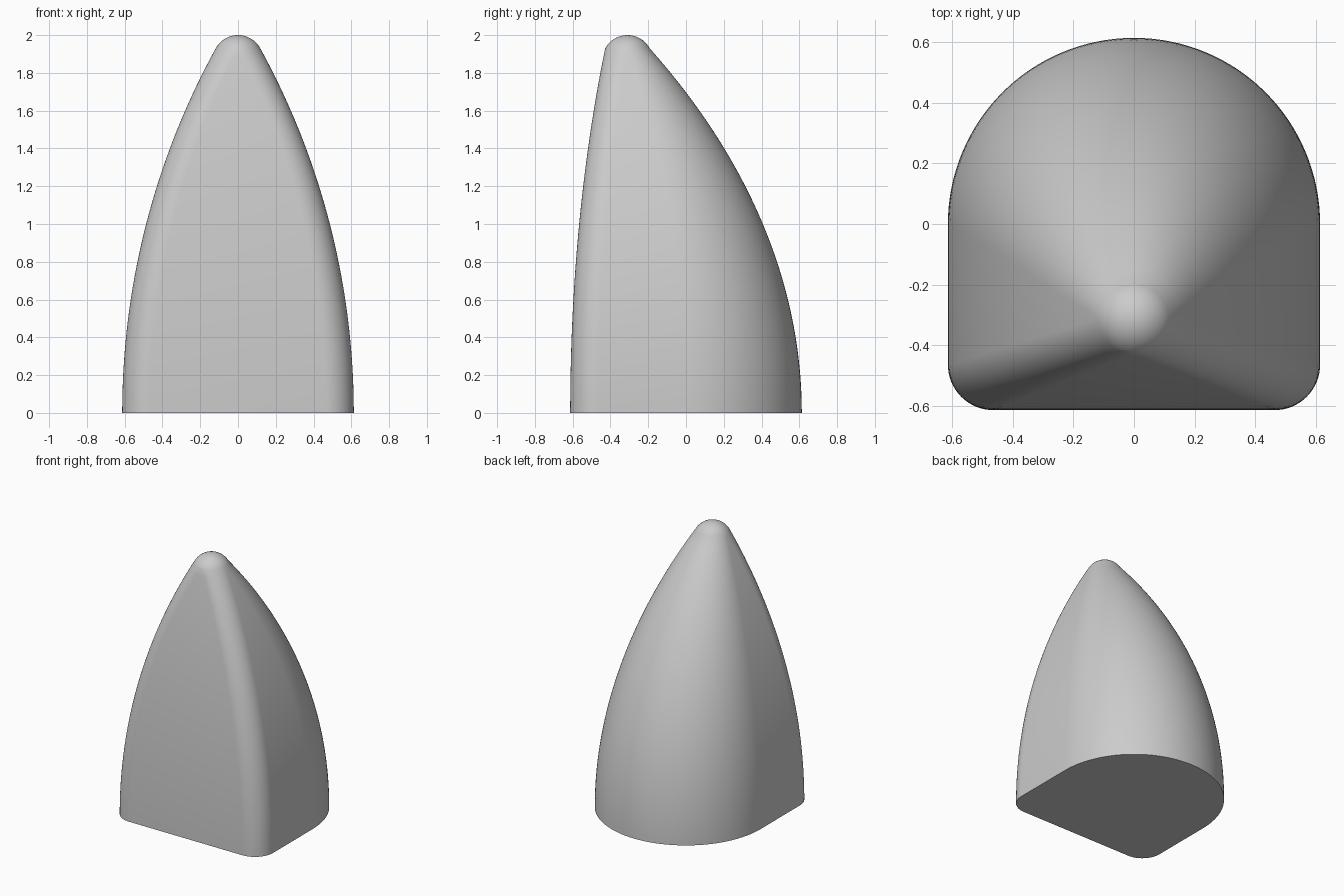
import bpy, bmesh, math

cube = bpy.data.objects.get("Cube")
if cube:
    bpy.data.objects.remove(cube)

HALF = 0.613        # half width of the base
CORNER = 0.15       # radius of the two front corners
TIP_Y = -0.31       # tip sits towards the front
TIP_R = 0.118       # neck radius under the rounded tip
NECK_Z = 1.93
STEPS = 40


def outline():
    """Base outline as (x, y, normal angle): round back, two rounded front corners."""
    pts = []
    inner = HALF - CORNER
    for cx, cy, r, start, sweep, n in (
            (0, 0, HALF, 0, 180, 64),
            (-inner, -inner, CORNER, 180, 90, 16),
            (inner, -inner, CORNER, 270, 90, 16)):
        for i in range(n + 1):
            a = math.radians(start + sweep * i / n)
            pts.append((cx + r * math.cos(a), cy + r * math.sin(a), a))
    return pts


def scale_at(z):
    """Curved taper from 1 at the base to 0 at the neck."""
    drop = HALF - TIP_R
    radius = (NECK_Z ** 2 + drop ** 2) / (2 * drop)
    return 1 - (radius - math.sqrt(radius ** 2 - z ** 2)) / drop


base = outline()
bm = bmesh.new()
rings = []

# Tapering body: the base outline blends into the small neck circle
for k in range(STEPS + 1):
    z = NECK_Z * k / STEPS
    s = scale_at(z)
    rings.append([bm.verts.new((
        s * x + (1 - s) * TIP_R * math.cos(a),
        s * y + (1 - s) * (TIP_Y + TIP_R * math.sin(a)), z)) for x, y, a in base])

# Rounded tip
cap_h = 2 - NECK_Z
ball = (TIP_R ** 2 + cap_h ** 2) / (2 * cap_h)
edge = math.asin(TIP_R / ball)
for k in range(1, 10):
    t = edge * (1 - k / 10)
    r = ball * math.sin(t)
    z = 2 - ball + ball * math.cos(t)
    rings.append([bm.verts.new((r * math.cos(a), TIP_Y + r * math.sin(a), z))
                  for x, y, a in base])

count = len(base)
for low, high in zip(rings, rings[1:]):
    for i in range(count):
        j = (i + 1) % count
        bm.faces.new((low[i], low[j], high[j], high[i]))

# Close the tip and the flat underside
tip = bm.verts.new((0, TIP_Y, 2))
for i in range(count):
    bm.faces.new((rings[-1][i], rings[-1][(i + 1) % count], tip))
bm.faces.new(list(reversed(rings[0])))
bmesh.ops.remove_doubles(bm, verts=bm.verts, dist=0.00005)
bmesh.ops.recalc_face_normals(bm, faces=bm.faces)

mesh = bpy.data.meshes.new("pointed_body")
bm.to_mesh(mesh)
bm.free()
body = bpy.data.objects.new("pointed_body", mesh)
bpy.context.collection.objects.link(body)

# Plain grey finish
grey = bpy.data.materials.new("light_grey")
grey.use_nodes = True
colour = (0.6, 0.6, 0.6, 1)
grey.diffuse_color = colour
grey.node_tree.nodes["Principled BSDF"].inputs["Base Color"].default_value = colour
mesh.materials.append(grey)

bpy.ops.object.select_all(action="DESELECT")
body.select_set(True)
bpy.context.view_layer.objects.active = body
bpy.ops.object.shade_smooth_by_angle(angle=math.radians(40))
